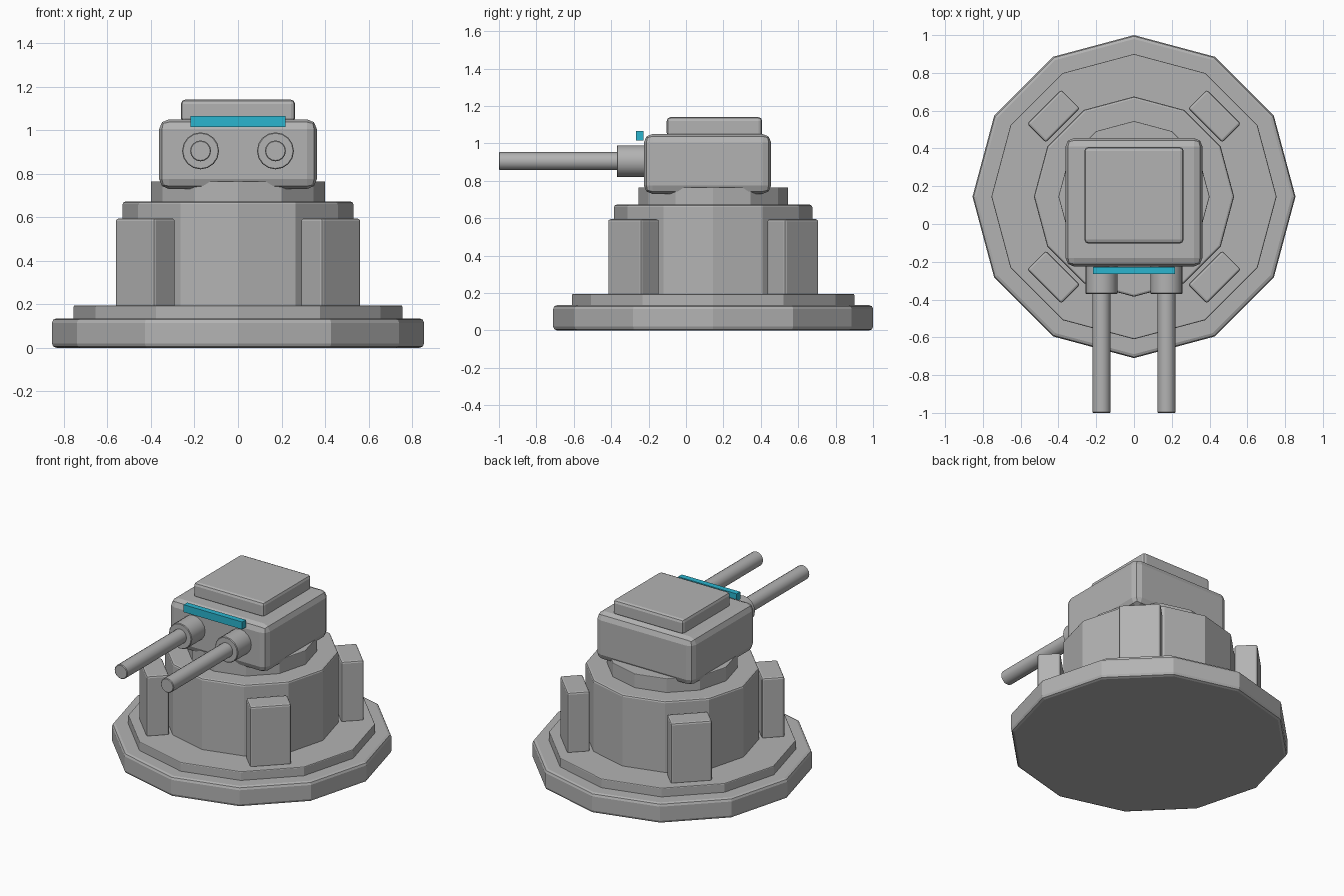
import bpy
from math import pi, radians

if "Cube" in bpy.data.objects:
    bpy.data.objects.remove(bpy.data.objects["Cube"])


def material(name, color):
    mat = bpy.data.materials.new(name)
    mat.use_nodes = True
    mat.diffuse_color = color
    mat.node_tree.nodes["Principled BSDF"].inputs["Base Color"].default_value = color
    return mat


GREY = material("armour grey", (0.45, 0.45, 0.45, 1))
CYAN = material("sensor cyan", (0.024, 0.46, 0.62, 1))
AXIS_Y = 0.145  # centre line of the round base


def finish(name, mat, bevel, segments):
    obj = bpy.context.object
    obj.name = name
    obj.data.materials.append(mat)
    if bevel:
        mod = obj.modifiers.new("Bevel", "BEVEL")
        mod.width = bevel
        mod.segments = segments
        mod.limit_method = "ANGLE"
        mod.angle_limit = radians(40)
    return obj


def box(name, center, size, bevel=0.0, segments=2, turn=0.0, mat=GREY):
    bpy.ops.mesh.primitive_cube_add(size=1, location=center, rotation=(0, 0, turn))
    bpy.context.object.scale = size
    bpy.ops.object.transform_apply(location=False, rotation=False, scale=True)
    return finish(name, mat, bevel, segments)


def tier(name, radius, bottom, top, bevel):
    bpy.ops.mesh.primitive_cylinder_add(
        vertices=12, radius=radius, depth=top - bottom,
        location=(0, AXIS_Y, (bottom + top) / 2))
    return finish(name, GREY, bevel, 2)


def tube(name, x, radius, front, back, bevel):
    bpy.ops.mesh.primitive_cylinder_add(
        vertices=16, radius=radius, depth=back - front,
        location=(x, (front + back) / 2, 0.905), rotation=(pi / 2, 0, 0))
    obj = finish(name, GREY, bevel, 1)
    bpy.ops.object.shade_smooth_by_angle(angle=radians(30))
    return obj


# Stepped twelve-sided base
tier("base_plate", 0.855, 0.0, 0.135, 0.02)
tier("base_step", 0.755, 0.12, 0.195, 0.006)
tier("drum", 0.53, 0.18, 0.672, 0.012)
tier("turret_ring", 0.40, 0.66, 0.765, 0.004)

# Four buttresses on the diagonals
for side, sx in (("left", 1), ("right", -1)):
    for end, sy in (("front", -1), ("back", 1)):
        box(f"{end}_{side}_buttress", (sx * 0.426, AXIS_Y + sy * 0.426, 0.39),
            (0.255, 0.14, 0.41), 0.012, 2, -sx * sy * pi / 4)

# Turret head, roof hatch and sensor strip
box("turret_head", (0, 0.115, 0.89), (0.725, 0.68, 0.32), 0.045, 2)
box("roof_hatch", (0, 0.152, 1.088), (0.525, 0.51, 0.105), 0.02, 2)
box("sensor_strip", (0, -0.247, 1.04), (0.435, 0.038, 0.05), mat=CYAN)

# Twin guns
for side, sx in (("left", 1), ("right", -1)):
    tube(f"{side}_gun_sleeve", sx * 0.172, 0.085, -0.37, -0.18, 0.004)
    tube(f"{side}_gun_barrel", sx * 0.172, 0.048, -1.0, -0.3, 0.004)
